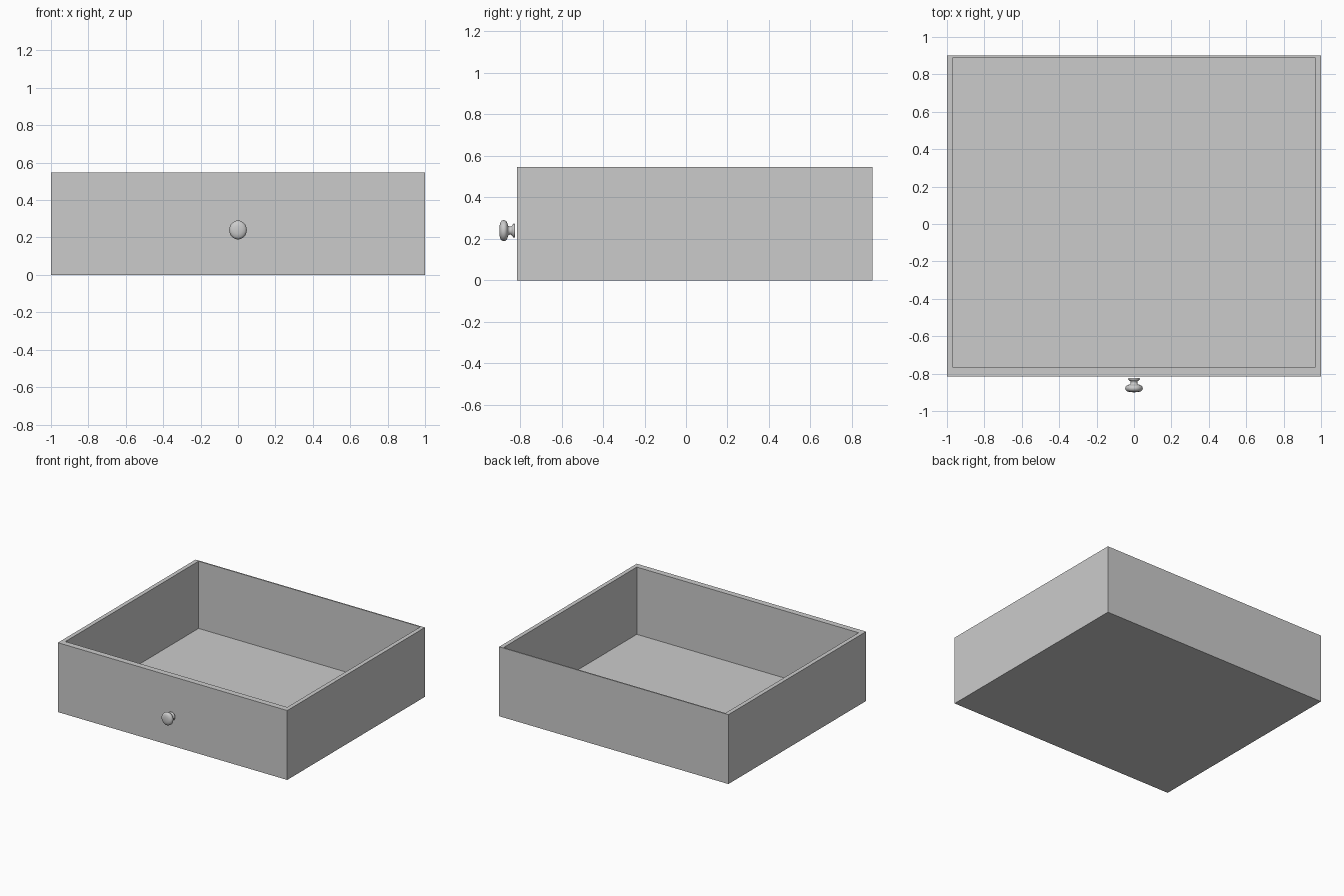
import bpy, bmesh, math
from mathutils import Vector

if "Cube" in bpy.data.objects:
    bpy.data.objects.remove(bpy.data.objects["Cube"])


def add_object(name, bm):
    bmesh.ops.recalc_face_normals(bm, faces=bm.faces)
    mesh = bpy.data.meshes.new(name)
    bm.to_mesh(mesh)
    bm.free()
    obj = bpy.data.objects.new(name, mesh)
    bpy.context.collection.objects.link(obj)
    return obj


def rect(bm, x, y0, y1, z):
    return [bm.verts.new(p) for p in ((-x, y0, z), (x, y0, z), (x, y1, z), (-x, y1, z))]


# Open drawer box: thick front, thin back, flat rim and thin floor
bm = bmesh.new()
rings = [rect(bm, 1.0, -0.815, 0.90, 0.0),
         rect(bm, 1.0, -0.815, 0.90, 0.547),
         rect(bm, 0.967, -0.768, 0.89, 0.547),
         rect(bm, 0.967, -0.768, 0.89, 0.017)]
for a, b in zip(rings, rings[1:]):
    for i in range(4):
        j = (i + 1) % 4
        bm.faces.new((a[i], a[j], b[j], b[i]))
bm.faces.new(rings[0])
bm.faces.new(rings[-1])
add_object("drawer_box", bm)

# Turned knob: (radius, y) profile from base flange to domed head
profile = [(0.0, -0.824), (0.031, -0.824), (0.034, -0.828), (0.033, -0.833),
           (0.026, -0.837), (0.020, -0.842), (0.019, -0.850), (0.023, -0.857),
           (0.036, -0.861), (0.046, -0.866), (0.050, -0.873), (0.0505, -0.880),
           (0.048, -0.888), (0.039, -0.895), (0.022, -0.899), (0.0, -0.90)]
bm = bmesh.new()
verts = [bm.verts.new((0, y, r)) for r, y in profile]
edges = [bm.edges.new(pair) for pair in zip(verts, verts[1:])]
bmesh.ops.spin(bm, geom=verts + edges, cent=(0, 0, 0), axis=(0, 1, 0),
               angle=math.tau, steps=32)
bmesh.ops.remove_doubles(bm, verts=bm.verts, dist=1e-5)
# The head is slightly taller than wide
bmesh.ops.scale(bm, vec=Vector((0.93, 1, 1)), verts=bm.verts)
bmesh.ops.translate(bm, vec=Vector((0, 0, 0.24)), verts=bm.verts)
knob = add_object("knob", bm)
bpy.context.view_layer.objects.active = knob
knob.select_set(True)
bpy.ops.object.shade_smooth_by_angle(angle=math.radians(50))
